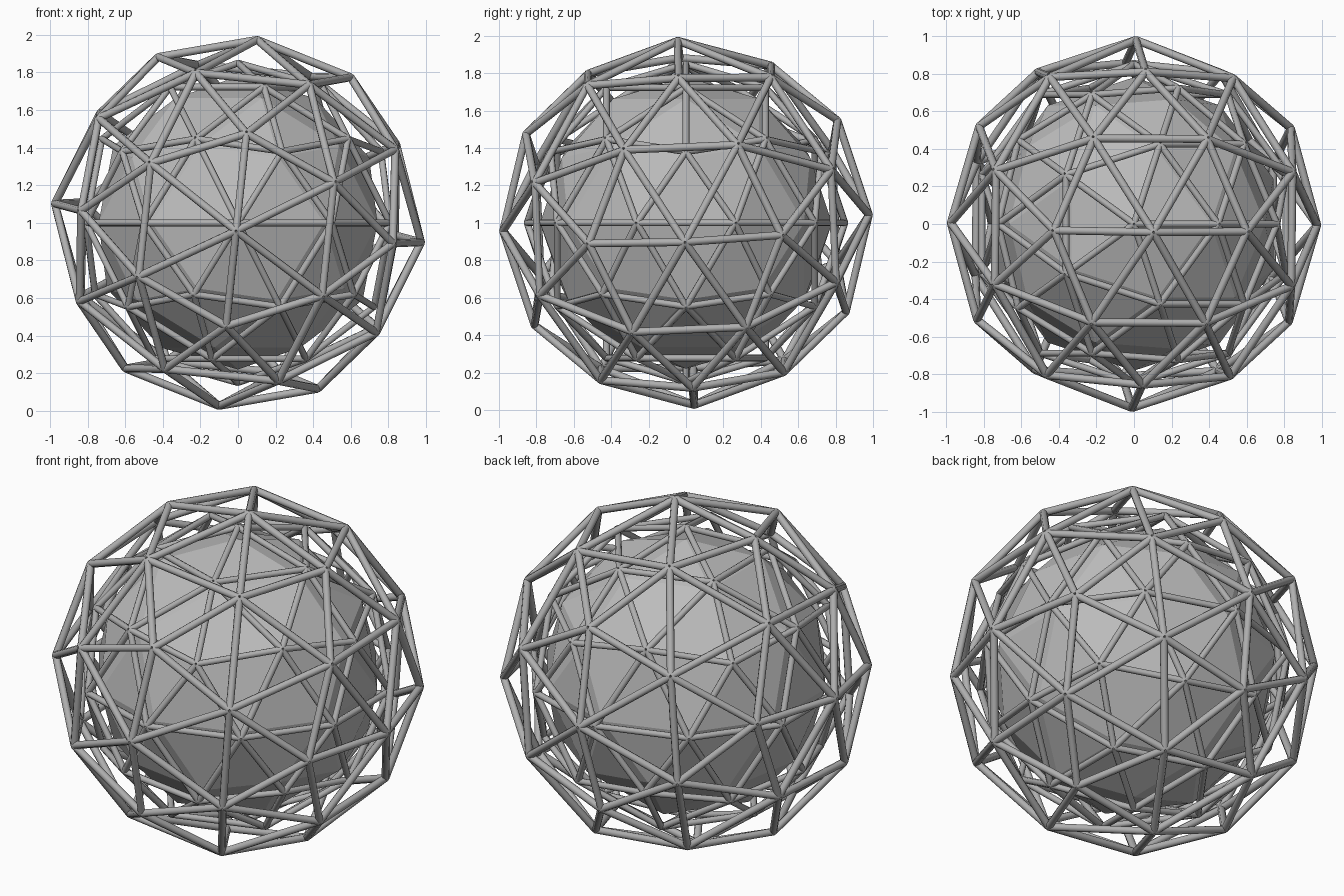
import bpy
import bmesh
from math import radians
from mathutils import Matrix, Vector

cube = bpy.data.objects.get("Cube")
if cube:
    bpy.data.objects.remove(cube, do_unlink=True)

CENTRE = Vector((0, 0, 1))


def make_material(name, grey):
    mat = bpy.data.materials.new(name)
    mat.use_nodes = True
    colour = (grey, grey, grey, 1)
    mat.diffuse_color = colour
    mat.node_tree.nodes["Principled BSDF"].inputs["Base Color"].default_value = colour
    return mat


def geodesic(radius, turn):
    """Two-frequency geodesic sphere as a bmesh."""
    bm = bmesh.new()
    bmesh.ops.create_icosphere(bm, subdivisions=2, radius=radius, matrix=turn)
    return bm


def add_object(name, bm, mat):
    mesh = bpy.data.meshes.new(name)
    bm.to_mesh(mesh)
    bm.free()
    mesh.materials.append(mat)
    obj = bpy.data.objects.new(name, mesh)
    obj.location = CENTRE
    bpy.context.collection.objects.link(obj)
    return obj


def add_cage(name, radius, thickness, turn, mat):
    """Round strut along every edge of a geodesic sphere."""
    frame = geodesic(radius, turn)
    bm = bmesh.new()
    for edge in frame.edges:
        a, b = (v.co for v in edge.verts)
        axis = b - a
        place = Matrix.Translation((a + b) / 2) @ axis.to_track_quat('Z', 'Y').to_matrix().to_4x4()
        bmesh.ops.create_cone(bm, cap_ends=True, segments=8, radius1=thickness,
                              radius2=thickness, depth=axis.length, matrix=place)
    frame.free()
    obj = add_object(name, bm, mat)
    bpy.ops.object.select_all(action='DESELECT')
    obj.select_set(True)
    bpy.context.view_layer.objects.active = obj
    bpy.ops.object.shade_smooth_by_angle(angle=radians(50))


core_grey = make_material("core grey", 0.5)
strut_grey = make_material("strut grey", 0.43)

# Solid faceted core
upright = Matrix.Identity(4)
add_object("core", geodesic(0.78, upright), core_grey)

# Inner cage lines up with the core, outer cage is turned
tilted = (Matrix.Rotation(radians(-0.6), 4, 'Z')
          @ Matrix.Rotation(radians(2.5), 4, 'X')
          @ Matrix.Rotation(radians(-25.7), 4, 'Y'))
add_cage("inner_cage", 0.85, 0.018, upright, strut_grey)
add_cage("outer_cage", 0.98, 0.021, tilted, strut_grey)
